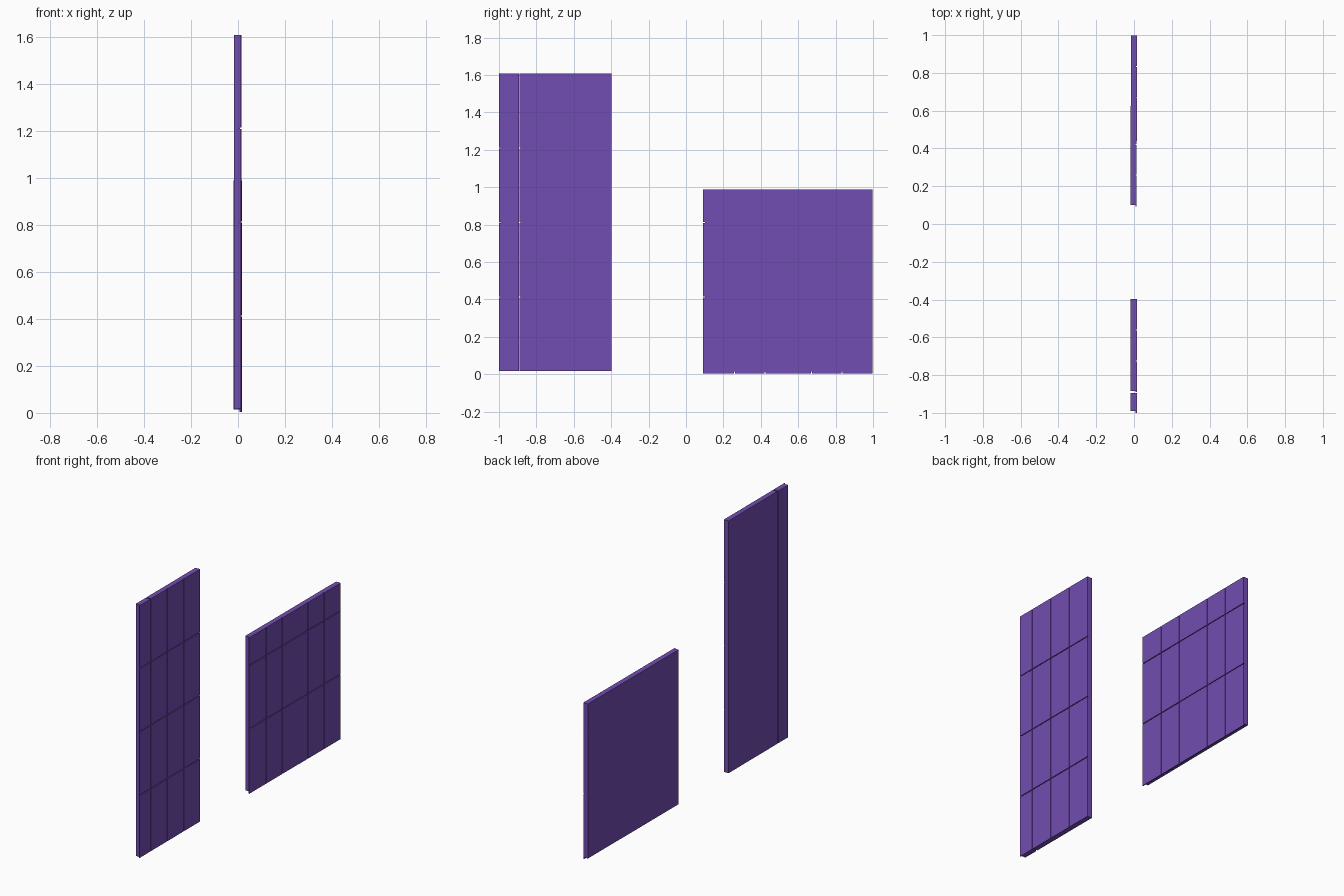
import bpy, bmesh, math
from mathutils import Matrix, Vector

if "Cube" in bpy.data.objects:
    bpy.data.objects.remove(bpy.data.objects["Cube"])

purple = bpy.data.materials.new("purple")
purple.diffuse_color = (0.17, 0.074, 0.445, 1)
purple.use_nodes = True
purple.node_tree.nodes["Principled BSDF"].inputs["Base Color"].default_value = purple.diffuse_color

BACK, MID, FACE = -0.0175, 0.009, 0.015   # depth of board and tile layers
GAP = 0.005                               # joint between tiles


def add_box(bm, x, y, z):
    size = Vector((x[1] - x[0], y[1] - y[0], z[1] - z[0]))
    mid = Vector((sum(x), sum(y), sum(z))) / 2
    bmesh.ops.create_cube(bm, size=1, matrix=Matrix.Translation(mid) @ Matrix.Diagonal(size).to_4x4())


def make_object(name, boxes, turn=0, pivot=(0, 0, 0)):
    bm = bmesh.new()
    for b in boxes:
        add_box(bm, *b)
    bmesh.ops.rotate(bm, verts=bm.verts, cent=pivot, matrix=Matrix.Rotation(turn, 3, 'Z'))
    mesh = bpy.data.meshes.new(name)
    bm.to_mesh(mesh)
    bm.free()
    mesh.materials.append(purple)
    bpy.context.collection.objects.link(bpy.data.objects.new(name, mesh))


def tile_grid(ys, zs):
    """One thin tile in each cell, with joints only between neighbours."""
    boxes = []
    for i in range(len(ys) - 1):
        for j in range(len(zs) - 1):
            y0 = ys[i] + (GAP / 2 if i else 0)
            y1 = ys[i + 1] - (GAP / 2 if i < len(ys) - 2 else 0)
            z0 = zs[j] + (GAP / 2 if j else 0)
            z1 = zs[j + 1] - (GAP / 2 if j < len(zs) - 2 else 0)
            boxes.append(((MID, FACE), (y0, y1), (z0, z1)))
    return boxes


# tall panel: narrow strip and wide board with a see-through seam
tall_rows = [0.018, 0.412, 0.812, 1.21, 1.607]
tall_z = (0.018, 1.607)
make_object("tall_narrow_board", [((BACK, MID), (-0.991, -0.894), tall_z)])
make_object("tall_wide_board", [((BACK, MID), (-0.884, -0.398), tall_z)])
make_object("tall_panel_tiles", tile_grid([-1.0, -0.892, -0.725, -0.562, -0.398], tall_rows))

# low panel: board with tiles overhanging at the left and the bottom
turn, pivot = -0.004, (0, 0.55, 0)
make_object("low_board", [((BACK, MID), (0.101, 0.998), (0.014, 0.987))], turn, pivot)
make_object("low_panel_tiles",
            tile_grid([0.092, 0.259, 0.422, 0.671, 0.833, 0.998], [0.004, 0.412, 0.811, 0.987]),
            turn, pivot)
